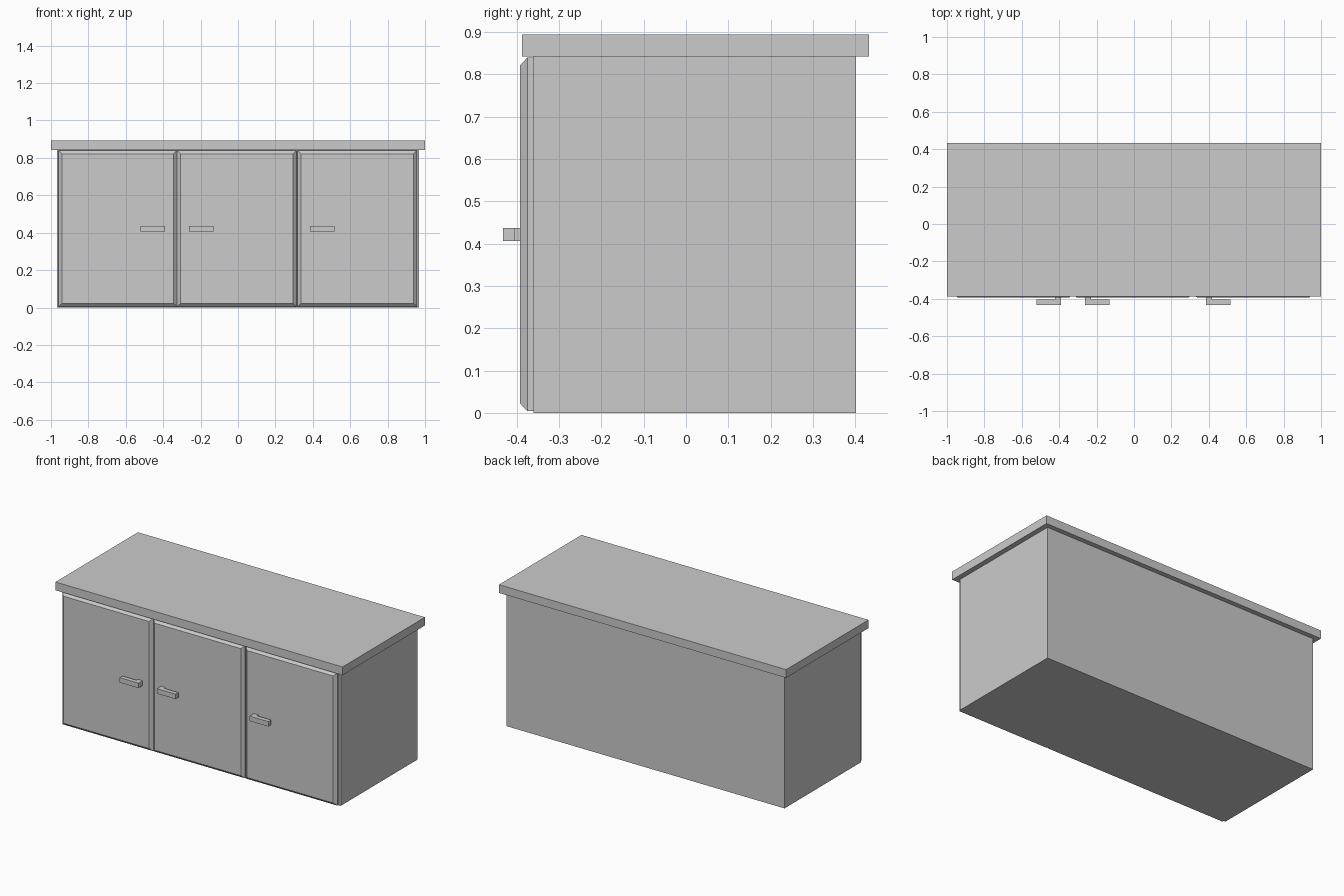
import bpy
import bmesh

cube = bpy.data.objects.get("Cube")
if cube:
    bpy.data.objects.remove(cube, do_unlink=True)

# One plain grey for the whole cabinet
grey = bpy.data.materials.new("plain_grey")
grey.use_nodes = True
colour = (0.6, 0.6, 0.6, 1)
grey.diffuse_color = colour
grey.node_tree.nodes["Principled BSDF"].inputs["Base Color"].default_value = colour


def finish(name, bm):
    bmesh.ops.recalc_face_normals(bm, faces=bm.faces)
    mesh = bpy.data.meshes.new(name)
    bm.to_mesh(mesh)
    bm.free()
    mesh.materials.append(grey)
    obj = bpy.data.objects.new(name, mesh)
    bpy.context.collection.objects.link(obj)
    return obj


def box_mesh(x, y, z):
    bm = bmesh.new()
    bmesh.ops.create_cube(bm, size=1)
    for v in bm.verts:
        v.co = [span[0] if c < 0 else span[1] for c, span in zip(v.co, (x, y, z))]
    return bm


def front_face(bm):
    return min(bm.faces, key=lambda f: f.calc_center_median().y)


# Carcass and worktop
finish("cabinet_body", box_mesh((-0.968, 0.968), (-0.36, 0.402), (0, 0.842)))
finish("worktop", box_mesh((-1, 1), (-0.388, 0.432), (0.842, 0.894)))


# Door slab with a chamfered front edge
def door(name, left, right):
    bm = box_mesh((left, right), (-0.375, -0.36), (0.004, 0.84))
    face = front_face(bm)
    face.normal_update()
    bmesh.ops.inset_region(bm, faces=[face], thickness=0.018, use_even_offset=True)
    for v in face.verts:
        v.co.y = -0.392
    finish(name, bm)


# L-shaped handle: a short stem at one end, carrying a bar
def handle(name, stem_x, direction):
    stem, end = 0.033 * direction, 0.131 * direction
    outline = [(0, -0.392), (0, -0.433), (end, -0.433), (end, -0.405),
               (stem, -0.405), (stem, -0.392)]
    bm = bmesh.new()
    base = bm.faces.new([bm.verts.new((stem_x + x, y, 0.406)) for x, y in outline])
    result = bmesh.ops.extrude_face_region(bm, geom=[base])
    for item in result["geom"]:
        if isinstance(item, bmesh.types.BMVert):
            item.co.z = 0.437
    finish(name, bm)


for side, left, right, stem_x, direction in (
        ("right", -0.96, -0.327, -0.39, -1),
        ("middle", -0.325, 0.312, -0.262, 1),
        ("left", 0.318, 0.956, 0.384, 1)):
    door(side + "_door", left, right)
    handle(side + "_handle", stem_x, direction)
